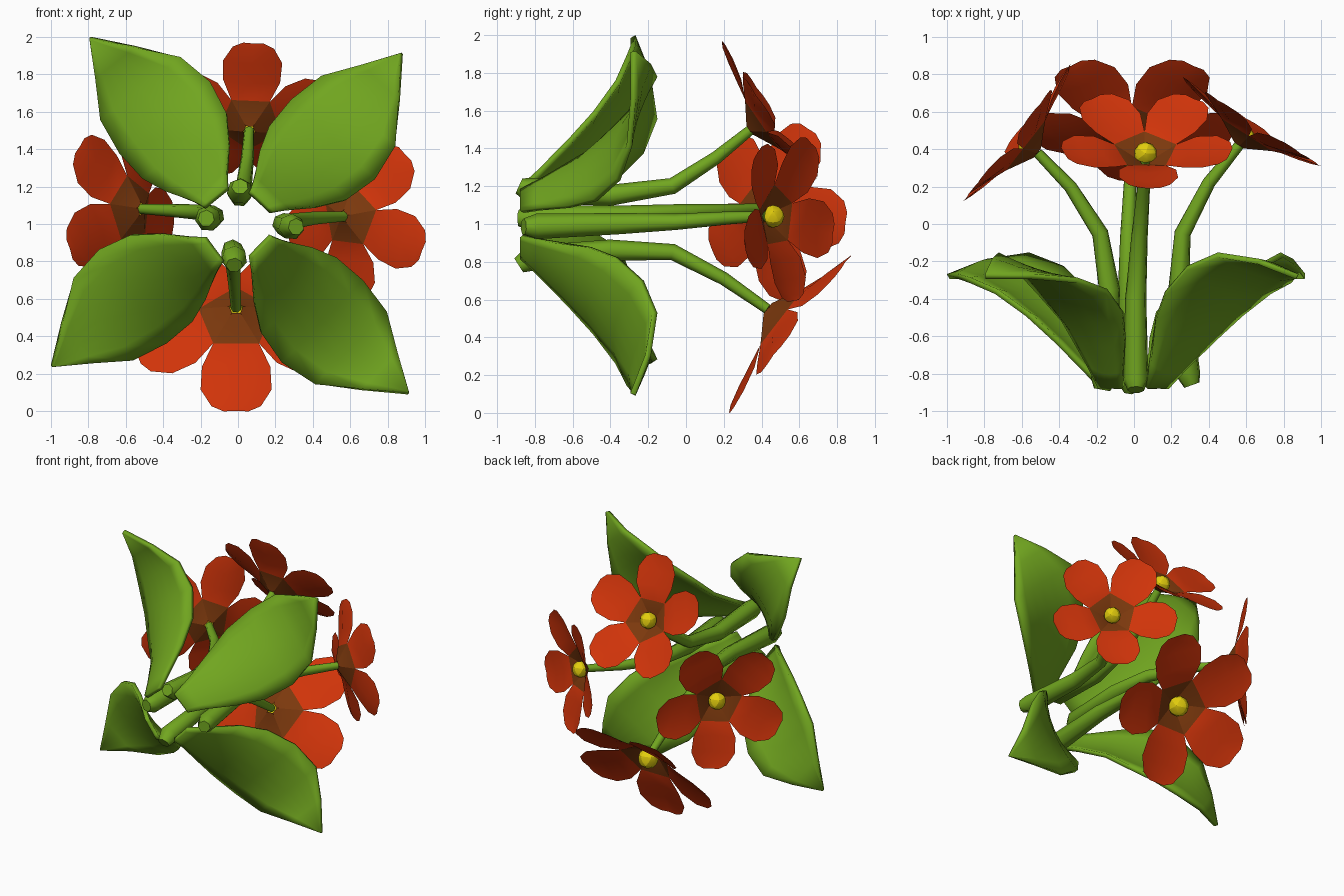
import bpy, bmesh, math
from mathutils import Vector

if "Cube" in bpy.data.objects:
    bpy.data.objects.remove(bpy.data.objects["Cube"])


def material(name, rgb):
    m = bpy.data.materials.new(name)
    m.diffuse_color = (*rgb, 1)
    m.use_nodes = True
    m.node_tree.nodes["Principled BSDF"].inputs["Base Color"].default_value = m.diffuse_color
    return m


GREEN = material("leaf green", (0.165, 0.38, 0.014))
RED = material("petal red", (0.63, 0.034, 0.003))
BROWN = material("throat brown", (0.20, 0.040, 0.004))
YELLOW = material("centre yellow", (0.75, 0.60, 0.004))


def finish(name, bm, mats, angle=35):
    bmesh.ops.recalc_face_normals(bm, faces=bm.faces)
    me = bpy.data.meshes.new(name)
    bm.to_mesh(me)
    bm.free()
    for m in mats:
        me.materials.append(m)
    ob = bpy.data.objects.new(name, me)
    bpy.context.collection.objects.link(ob)
    bpy.ops.object.select_all(action='DESELECT')
    ob.select_set(True)
    bpy.context.view_layer.objects.active = ob
    bpy.ops.object.shade_smooth_by_angle(angle=math.radians(angle))
    return ob


def stem(name, path, radii, sides=7):
    """Tapered tube with a blunt rounded foot."""
    pts = [Vector(p) for p in path]
    bm = bmesh.new()
    rings = []
    for i, (p, r) in enumerate(zip(pts, radii)):
        d = (pts[min(i + 1, len(pts) - 1)] - pts[max(i - 1, 0)]).normalized()
        a = d.cross(Vector((0.3, 0, 1))).normalized()
        b = d.cross(a)
        rings.append([bm.verts.new(p + r * (math.cos(t) * a + math.sin(t) * b))
                      for t in (2 * math.pi * k / sides for k in range(sides))])
    for r0, r1 in zip(rings, rings[1:]):
        for k in range(sides):
            j = (k + 1) % sides
            bm.faces.new((r0[k], r0[j], r1[j], r1[k]))
    bm.faces.new(rings[0])
    bm.faces.new(rings[-1])
    finish(name, bm, [GREEN], 60)


def flower(name, centre, normal, tip, scale, turn):
    """Five petals around a pentagonal throat, cupped along the normal."""
    c = Vector(centre)
    n = Vector(normal).normalized()
    t = Vector(tip)
    t = (t - t.dot(n) * n).normalized()
    u = n.cross(t)
    # radius, half width, rise, sideways cupping along one petal
    prof = [(0.142, 0.102, 0.072, 0.0), (0.24, 0.152, 0.104, 0.024),
            (0.35, 0.158, 0.127, 0.028), (0.435, 0.110, 0.142, 0.018),
            (0.464, 0.055, 0.148, 0.004)]
    bm = bmesh.new()
    for k in range(5):
        a = math.radians(turn) + k * math.tau / 5
        out = math.cos(a) * t + math.sin(a) * u
        side = n.cross(out)

        def at(r, w, h):
            return bm.verts.new(c + scale * (r * out + w * side + h * n))
        rows = [[at(r, w * s, h + q * (abs(s) - 0.6)) for s in (-1, 0, 1)]
                for r, w, h, q in prof]
        for r0, r1 in zip(rows, rows[1:]):
            for i in range(2):
                bm.faces.new((r0[i], r0[i + 1], r1[i + 1], r1[i]))
        # throat panel
        q0, q1 = at(0.026, -0.019, 0), at(0.026, 0.019, 0)
        f = bm.faces.new((q0, q1, rows[0][2], rows[0][1], rows[0][0]))
        f.material_index = 1
    bmesh.ops.remove_doubles(bm, verts=bm.verts, dist=0.004)
    finish(name + "_petals", bm, [RED, BROWN], 25)
    # yellow centre, resting in the throat
    bm = bmesh.new()
    bmesh.ops.create_icosphere(bm, subdivisions=2, radius=0.062 * scale)
    bmesh.ops.translate(bm, verts=bm.verts, vec=c + n * 0.05 * scale)
    # keep only the part in front of the throat
    cut = bm.verts[:] + bm.edges[:] + bm.faces[:]
    bmesh.ops.bisect_plane(bm, geom=cut, plane_co=c + n * 0.032 * scale,
                           plane_no=n, clear_inner=True)
    finish(name + "_centre", bm, [YELLOW], 20)


def leaf(name, base, tip):
    """Twisted, outward curving leaf; base and tip given as (x, z)."""
    b, e = Vector(base), Vector(tip)
    length = (e - b).length
    d = (e - b) / length
    cw = Vector((d.y, -d.x))
    # fraction, half width, y of counterclockwise edge, midrib, clockwise edge
    rows = [(0.0, 0.08, -0.87, -0.87, -0.87), (0.06, 0.12, -0.74, -0.79, -0.78),
            (0.17, 0.21, -0.51, -0.64, -0.62), (0.29, 0.28, -0.37, -0.51, -0.48),
            (0.46, 0.305, -0.235, -0.36, -0.36), (0.65, 0.27, -0.165, -0.255, -0.30),
            (0.83, 0.135, -0.20, -0.23, -0.28), (1.0, 0.004, -0.28, -0.28, -0.28)]
    bm = bmesh.new()
    grid = []
    for s, w, y0, ym, y1 in rows:
        row = []
        for v in (-1, -0.67, -0.33, 0, 0.33, 0.67, 1):
            p = b + d * s * length + cw * (v * w + 0.055 * math.sin(math.pi * s))
            # parabola through both edges and the midrib
            y = ym + v * (y1 - y0) / 2 + v * v * ((y0 + y1) / 2 - ym)
            row.append(bm.verts.new((p.x, y, p.y)))
        grid.append(row)
    for r0, r1 in zip(grid, grid[1:]):
        for i in range(6):
            bm.faces.new((r0[i], r0[i + 1], r1[i + 1], r1[i]))
    ob = finish(name, bm, [GREEN], 60)
    mod = ob.modifiers.new("thickness", 'SOLIDIFY')
    mod.thickness = 0.03
    mod.offset = 0


# leaves
leaf("leaf_upper_left", (-0.12, 1.14), (-0.79, 1.99))
leaf("leaf_upper_right", (0.12, 1.12), (0.87, 1.91))
leaf("leaf_lower_left", (-0.13, 0.86), (-0.99, 0.24))
leaf("leaf_lower_right", (0.12, 0.88), (0.91, 0.10))

# stems
R = (0.045, 0.07, 0.058, 0.045, 0.036, 0.028)
stem("stem_top", [(0.01, -0.885, 1.2), (0.01, -0.83, 1.175), (0.01, -0.4, 1.15),
                  (0.03, -0.07, 1.2), (0.05, 0.16, 1.35), (0.06, 0.345, 1.5)], R)
stem("stem_bottom", [(-0.02, -0.885, 0.78), (-0.02, -0.83, 0.815), (-0.03, -0.4, 0.86),
                     (-0.03, -0.07, 0.85), (-0.02, 0.2, 0.71), (-0.01, 0.43, 0.55)], R)
stem("stem_left", [(-0.17, -0.885, 1.03), (-0.16, -0.83, 1.03), (-0.13, -0.35, 1.04),
                   (-0.18, -0.05, 1.06), (-0.34, 0.2, 1.07), (-0.515, 0.38, 1.08)], R)
stem("stem_right", [(0.31, -0.86, 0.985), (0.285, -0.79, 0.985), (0.24, -0.35, 1.0),
                    (0.26, -0.05, 1.01), (0.40, 0.22, 1.03), (0.565, 0.425, 1.04)], R)

# flowers
flower("flower_top", (0.06, 0.335, 1.5), (0.03, 0.82, 0.57), (0.04, -0.57, 0.82), 1.0, 0)
flower("flower_bottom", (-0.01, 0.43, 0.55), (0, 0.79, -0.61), (0, -0.61, -0.79), 1.2, 0)
flower("flower_left", (-0.515, 0.38, 1.08), (-0.79, 0.62, 0), (-0.62, -0.79, 0), 1.03, 45)
flower("flower_right", (0.56, 0.42, 1.04), (0.54, 0.84, 0), (0.84, -0.54, 0), 0.97, 24)
